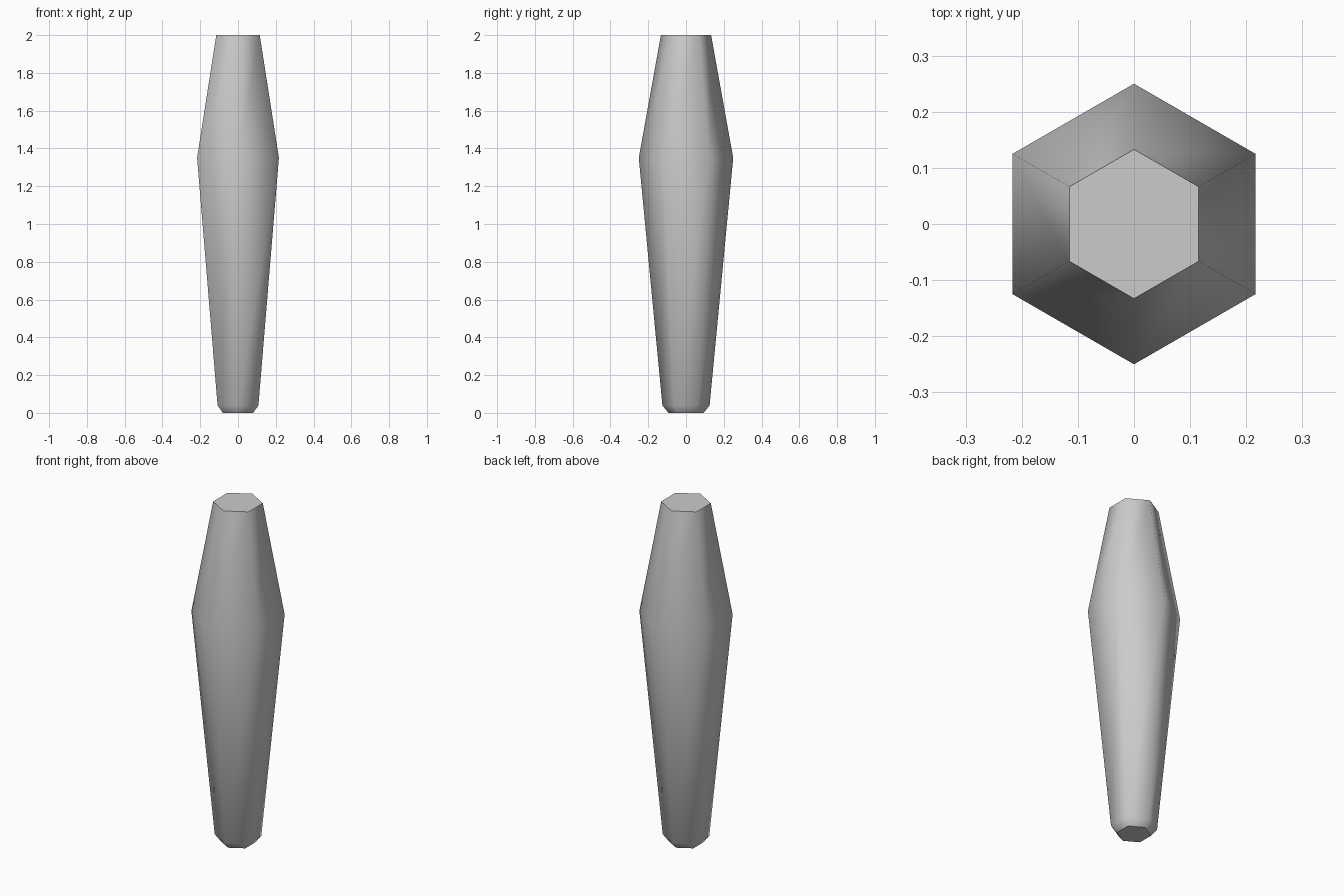
import bpy, bmesh
from math import sin, cos, pi

if "Cube" in bpy.data.objects:
    bpy.data.objects.remove(bpy.data.objects["Cube"])

SIDES = 6
# (corner radius, height) from foot to top
PROFILE = [(0.093, 0.0), (0.125, 0.04), (0.25, 1.35), (0.133, 2.0)]

bm = bmesh.new()


def ring(radius, z):
    # hexagon with corners pointing along +y and -y
    return [bm.verts.new((radius * cos(pi / 2 + 2 * pi * i / SIDES),
                          radius * sin(pi / 2 + 2 * pi * i / SIDES), z))
            for i in range(SIDES)]


rings = [ring(r, z) for r, z in PROFILE]

# smooth-shaded side walls
for low, high in zip(rings, rings[1:]):
    for i in range(SIDES):
        j = (i + 1) % SIDES
        bm.faces.new((low[i], low[j], high[j], high[i])).smooth = True

# flat end caps with sharp rims
for cap in (bm.faces.new(rings[0][::-1]), bm.faces.new(rings[-1])):
    cap.smooth = False
    for edge in cap.edges:
        edge.smooth = False

mesh = bpy.data.meshes.new("tapered_leg")
bm.to_mesh(mesh)
bm.free()
bpy.context.collection.objects.link(bpy.data.objects.new("tapered_leg", mesh))
